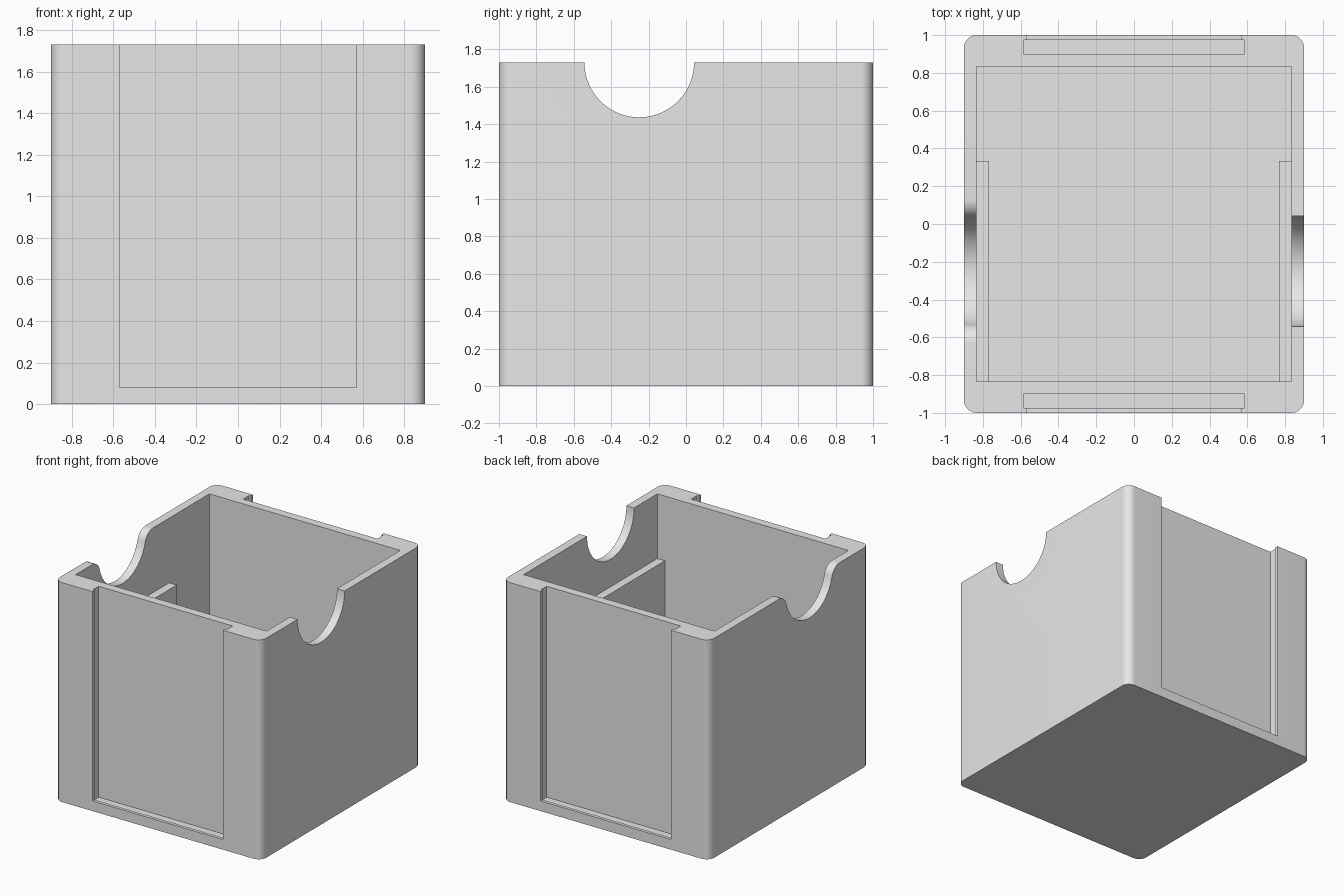
import bpy, bmesh
from math import sin, cos, pi, atan2, hypot, radians

cube = bpy.data.objects.get("Cube")
if cube:
    bpy.data.objects.remove(cube, do_unlink=True)

H = 1.73            # box height
FLOOR = 0.067       # floor and thin wall thickness
NOTCH_Y, NOTCH_R = -0.25, 0.293

grey = bpy.data.materials.new("plain grey")
grey.use_nodes = True
grey.diffuse_color = (0.8, 0.8, 0.8, 1)
grey.node_tree.nodes["Principled BSDF"].inputs["Base Color"].default_value = (0.8, 0.8, 0.8, 1)


def prism(name, points, offset):
    """Solid made by sweeping a flat outline along an offset."""
    bm = bmesh.new()
    face = bm.faces.new([bm.verts.new(p) for p in points])
    swept = bmesh.ops.extrude_face_region(bm, geom=[face])["geom"]
    bmesh.ops.translate(bm, vec=offset, verts=[v for v in swept if isinstance(v, bmesh.types.BMVert)])
    bmesh.ops.recalc_face_normals(bm, faces=bm.faces)
    mesh = bpy.data.meshes.new(name)
    bm.to_mesh(mesh)
    bm.free()
    mesh.materials.append(grey)
    obj = bpy.data.objects.new(name, mesh)
    bpy.context.collection.objects.link(obj)
    return obj


def box(name, x, y, z):
    outline = [(x[0], y[0], z[0]), (x[1], y[0], z[0]), (x[1], y[1], z[0]), (x[0], y[1], z[0])]
    return prism(name, outline, (0, 0, z[1] - z[0]))


def activate(obj):
    bpy.ops.object.select_all(action="DESELECT")
    obj.select_set(True)
    bpy.context.view_layer.objects.active = obj


def cut(target, cutter):
    cutter.hide_render = True
    mod = target.modifiers.new("cut", "BOOLEAN")
    mod.operation, mod.solver, mod.object = "DIFFERENCE", "EXACT", cutter
    activate(target)
    bpy.ops.object.modifier_apply(modifier=mod.name)
    bpy.data.objects.remove(cutter, do_unlink=True)


def arc(cy, cz, r, a0, a1, n):
    return [(cy + r * cos(a0 + (a1 - a0) * i / n), cz + r * sin(a0 + (a1 - a0) * i / n))
            for i in range(n + 1)]


def notch(name, x0, fillet):
    """Half-round finger notch cutter, with optional rounded shoulders."""
    if fillet:
        dy = (NOTCH_R ** 2 + 2 * NOTCH_R * fillet) ** 0.5
        a = atan2(fillet, dy)
        left = arc(-dy, -fillet, fillet, pi / 2, a * -1 + 0, 10)
        left = [(y, z) for y, z in left][:-1]
        bowl = arc(0, 0, NOTCH_R, pi + a, 2 * pi - a, 48)
        # shoulder meets the bowl where both arcs are tangent
        left = arc(-dy, -fillet, fillet, pi / 2, a, 10)[:-1]
        right = [(-y, z) for y, z in reversed(left)]
        profile = left + bowl + right
    else:
        profile = arc(0, 0, NOTCH_R, pi, 2 * pi, 48)
    profile = [(profile[0][0], 0.2)] + profile + [(profile[-1][0], 0.2)]
    return prism(name, [(x0, NOTCH_Y + y, H + z) for y, z in profile], (0.2, 0, 0))


# Outer shell outline with rounded vertical corners
R = 0.067
outline = []
for i, (sx, sy) in enumerate([(1, 1), (-1, 1), (-1, -1), (1, -1)]):
    outline += arc(sx * (0.9 - R), sy * (1 - R), R, i * pi / 2, (i + 1) * pi / 2, 10)
shell = prism("box_shell", [(x, y, 0) for x, y in outline], (0, 0, H))

# Open storage space
cut(shell, box("cavity_cutter", (-0.833, 0.833), (-0.833, 0.833), (FLOOR, 2)))

# Label slots on the front and back, undercut behind a narrow lip
for s in (-1, 1):
    cut(shell, box("slot_cutter", (-0.585, 0.585), sorted((s * 0.9, s * 0.975)), (FLOOR, 2)))
    cut(shell, box("opening_cutter", (-0.57, 0.57), sorted((s * 0.94, s * 1.1)), (0.08, 2)))

# Finger notches: sharp on one side, rounded shoulders on the other
cut(shell, notch("sharp_notch_cutter", 0.8, 0))
cut(shell, notch("rounded_notch_cutter", -1.0, 0.1))
activate(shell)
bpy.ops.object.shade_smooth_by_angle(angle=radians(30))

# Inner support ledges along both side walls
for s, side in ((1, "left"), (-1, "right")):
    box(side + "_inner_ledge", sorted((s * 0.767, s * 0.85)), (-0.85, 0.333), (FLOOR - 0.02, 1.22))
